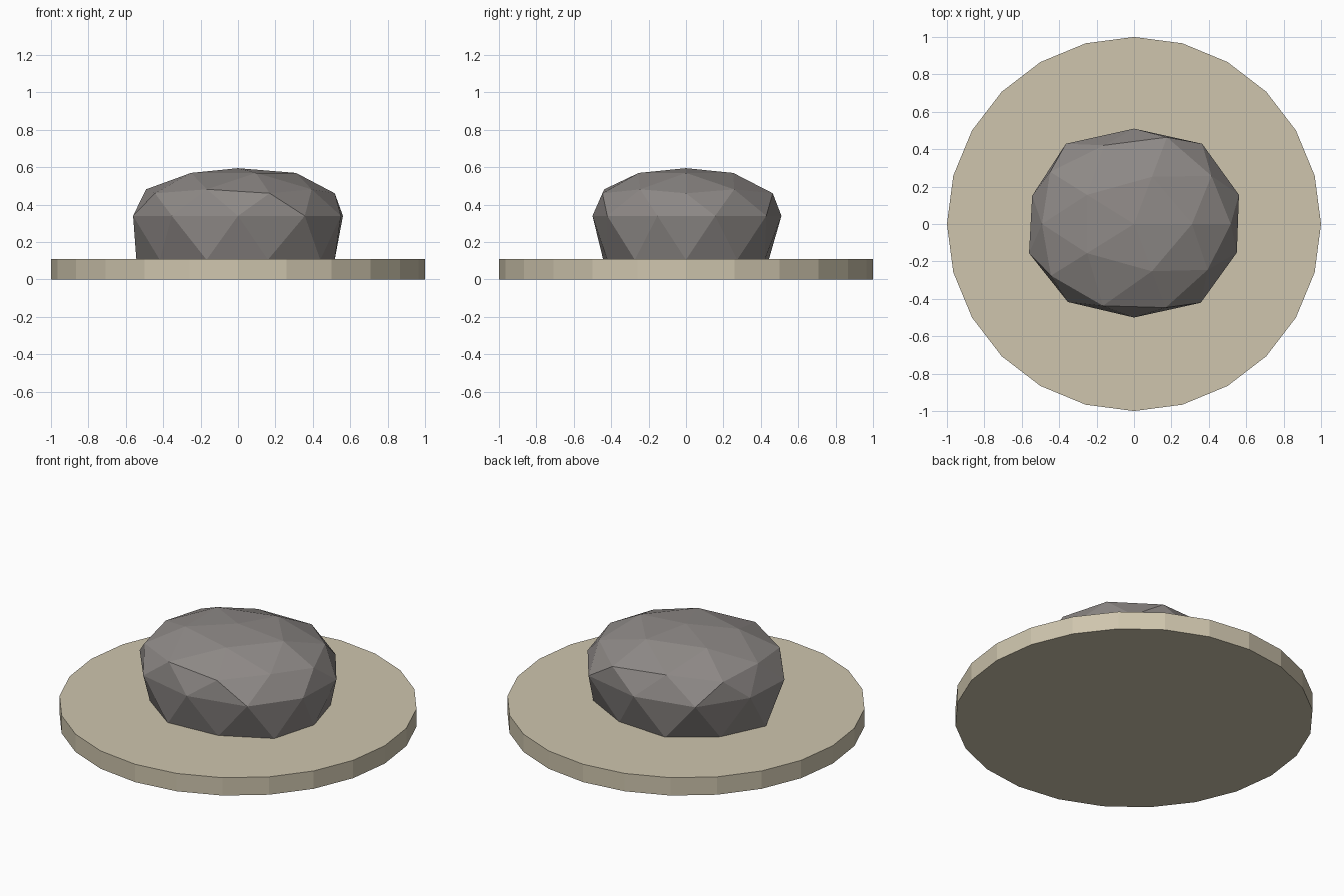
import bpy, bmesh, math

cube = bpy.data.objects.get("Cube")
if cube:
    bpy.data.objects.remove(cube, do_unlink=True)


def make_material(name, color):
    mat = bpy.data.materials.new(name)
    mat.use_nodes = True
    mat.diffuse_color = color
    mat.node_tree.nodes["Principled BSDF"].inputs["Base Color"].default_value = color
    return mat


def make_object(name, bm, mat):
    mesh = bpy.data.meshes.new(name)
    bm.to_mesh(mesh)
    bm.free()
    mesh.materials.append(mat)
    obj = bpy.data.objects.new(name, mesh)
    bpy.context.collection.objects.link(obj)
    return obj


sand = make_material("pale sand", (0.62, 0.56, 0.42, 1))
stone = make_material("grey stone", (0.27, 0.25, 0.24, 1))

# Round ground disc
disc_height = 0.11
bm = bmesh.new()
bmesh.ops.create_cone(bm, cap_ends=True, segments=24, radius1=1, radius2=1, depth=disc_height)
bmesh.ops.translate(bm, verts=bm.verts, vec=(0, 0, disc_height / 2))
make_object("ground_disc", bm, sand)

# Faceted boulder: a squashed icosphere with a flat underside
# Radial irregularity every 36 degrees, for the widest ring and the ring above
waist = [1.0, 1.05, 1.01, 1.05, 0.97, 1.0, 1.02, 0.99, 1.03, 0.98]
shoulder = [0.98, 1.02, 1.08, 1.03, 1.05, 0.98, 1.04, 1.07, 1.04, 0.97]
width, depth, rise, middle = 0.59, 0.505, 0.27, 0.34

bm = bmesh.new()
bmesh.ops.create_icosphere(bm, subdivisions=2, radius=1)
for v in bm.verts:
    x, y, z = v.co
    turn = (math.degrees(math.atan2(y, x)) % 360) / 36
    factor = 1.0
    if abs(z) < 0.1:
        factor = waist[int(turn) % 10]
    elif 0.1 < z < 0.7:
        factor = shoulder[round(turn) % 10]
    elif -0.7 < z < -0.1:
        factor = 1.03
    if z > 0:
        height = middle + min(z * rise, 0.255)
    else:
        height = max(middle + z, disc_height - 0.005)
    v.co = (x * width * factor, y * depth * factor, height)
make_object("boulder", bm, stone)
